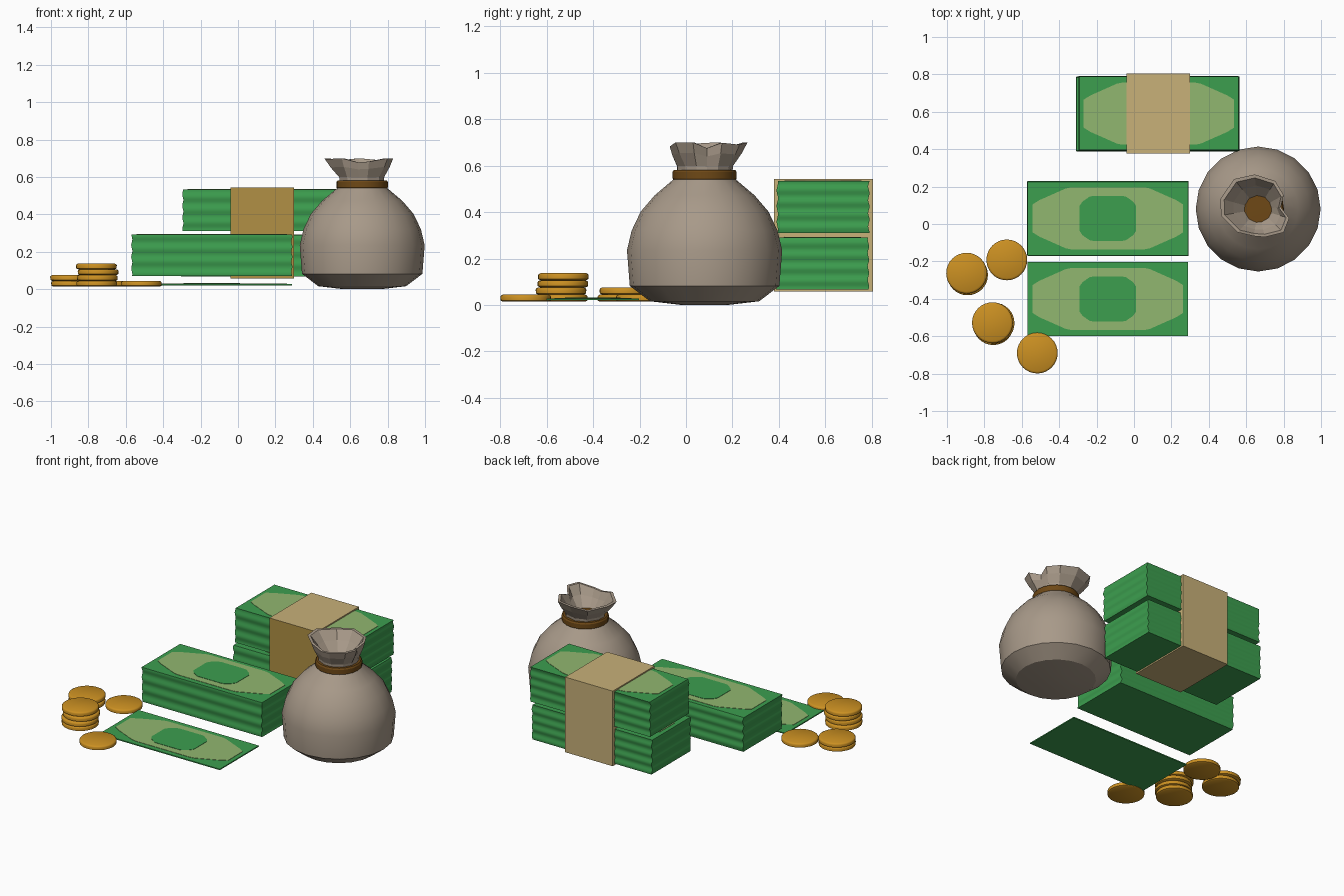
import bpy, math

if "Cube" in bpy.data.objects:
    bpy.data.objects.remove(bpy.data.objects["Cube"])

def mat(name, r, g, b):
    m = bpy.data.materials.new(name)
    m.diffuse_color = (r, g, b, 1)
    m.use_nodes = True
    m.node_tree.nodes["Principled BSDF"].inputs["Base Color"].default_value = m.diffuse_color
    return m

GREEN = mat("bill green", 0.046, 0.345, 0.078)
LIGHT = mat("pale green", 0.285, 0.475, 0.160)
PAPER = mat("band tan", 0.58, 0.44, 0.19)
LABEL = mat("band ochre", 0.44, 0.28, 0.058)
GOLD = mat("coin gold", 0.60, 0.28, 0.016)
CLOTH = mat("sack cloth", 0.39, 0.32, 0.25)
ROPE = mat("rope brown", 0.156, 0.065, 0.008)

def make(name, verts, faces, mats, angle=None):
    me = bpy.data.meshes.new(name)
    me.from_pydata(verts, [], faces)
    for m in mats:
        me.materials.append(m)
    if angle:
        for p in me.polygons:
            p.use_smooth = True
        me.set_sharp_from_angle(angle=math.radians(angle))
    ob = bpy.data.objects.new(name, me)
    bpy.context.collection.objects.link(ob)
    return ob

def loft(name, rings, material, angle=None):
    """Skin a list of equal-length rings (bottom to top) and cap both ends."""
    n = len(rings[0])
    verts = [v for r in rings for v in r]
    faces = [tuple(range(n))[::-1]]
    for k in range(len(rings) - 1):
        for i in range(n):
            j = (i + 1) % n
            faces.append((k*n + i, k*n + j, k*n + n + j, k*n + n + i))
    top = (len(rings) - 1) * n
    faces.append(tuple(range(top, top + n)))
    return make(name, verts, faces, [material], angle)

def circle(cx, cy, z, r, n):
    return [(cx + r*math.cos(2*math.pi*i/n), cy + r*math.sin(2*math.pi*i/n), z) for i in range(n)]

def lathe(name, cx, cy, profile, n, material, angle=30):
    return loft(name, [circle(cx, cy, z, r, n) for r, z in profile], material, angle)

# --- printed faces of the bills: thin plates ---
def plate(name, cx, cy, z, quarter, material, t=0.002):
    q = quarter
    pts = q + [(-x, y) for x, y in q[::-1]] + [(-x, -y) for x, y in q] + [(x, -y) for x, y in q[::-1]]
    loft(name, [[(cx + x, cy + y, z + h) for x, y in pts] for h in (0, t)], material)

PANEL = [(0.402, 0.075), (0.365, 0.098), (0.225, 0.160), (0.195, 0.166)]
OVAL = [(0.152, 0.066), (0.135, 0.090), (0.098, 0.116), (0.080, 0.120)]

def print_face(name, cx, cy, z):
    plate(name + "_panel", cx, cy, z, PANEL, LIGHT)
    plate(name + "_oval", cx, cy, z + 0.002, OVAL, GREEN)

# --- stacks of bills with rippled sides ---
def stack(name, cx, cy, z0, z1, phase, printed=True):
    rings, steps = [], 24
    for k in range(steps + 1):
        t = k / steps
        w = [0.003 * math.sin(phase + s + t * 2*math.pi * f)
             for s, f in ((0, 3.6), (1.7, 4.1), (3.1, 3.3), (4.4, 3.9))]
        x0, x1 = cx - 0.428 + w[0], cx + 0.428 + w[1]
        y0, y1 = cy - 0.197 + w[2], cy + 0.197 + w[3]
        z = z0 + (z1 - z0) * t
        rings.append([(x0, y0, z), (x1, y0, z), (x1, y1, z), (x0, y1, z)])
    loft(name, rings, GREEN, 40)
    if printed:
        print_face(name, cx, cy, z1)

stack("front_bill_stack", -0.14, 0.03, 0.07, 0.292, 0.5)
stack("lower_bill_bundle", 0.122, 0.588, 0.067, 0.29, 2.0)
stack("upper_bill_bundle", 0.133, 0.59, 0.31, 0.533, 3.5)

# --- single bill ---
loft("single_bill", [[(-0.57, -0.6, z), (0.29, -0.6, z), (0.29, -0.202, z), (-0.57, -0.202, z)]
                     for z in (0.021, 0.028)], GREEN)
print_face("single_bill", -0.14, -0.401, 0.028)

# --- paper band around the bundles, ochre on its front ---
band = loft("paper_band", [[(-0.04, 0.378, z), (0.30, 0.378, z), (0.30, 0.805, z), (-0.04, 0.805, z)]
                           for z in (0.058, 0.543)], PAPER)
band.data.materials.append(LABEL)
for p in band.data.polygons:
    if p.normal.y < -0.9:
        p.material_index = 1

# --- coins ---
def coin(i, x, y, level):
    z = 0.014 + 0.0308 * level
    prof = [(0.098, z), (0.108, z + 0.005), (0.109, z + 0.0215), (0.106, z + 0.0265), (0.098, z + 0.0308)]
    lathe(f"coin_{i}", x, y, prof, 32, GOLD, 35)

COINS = [(-0.517, -0.69, 0), (-0.68, -0.192, 0), (-0.89, -0.272, 0), (-0.895, -0.263, 1),
         (-0.755, -0.532, 0), (-0.752, -0.538, 1), (-0.748, -0.53, 2), (-0.757, -0.528, 3)]
for i, c in enumerate(COINS):
    coin(i, *c)

# --- money sack body ---
BX, BY = 0.664, 0.08
lathe("sack_body", BX, BY, [(0.10, 0.0), (0.235, 0.016), (0.322, 0.082), (0.334, 0.235), (0.314, 0.32),
                            (0.275, 0.402), (0.215, 0.472), (0.138, 0.537), (0.12, 0.56)], 20, CLOTH, 27)

# --- rope tie ---
lathe("rope_tie", BX, BY, [(0.12, 0.535), (0.132, 0.536), (0.138, 0.545), (0.138, 0.572),
                           (0.132, 0.581), (0.10, 0.583)], 20, ROPE, 30)

# --- gathered mouth: crumpled rim outline (x, y, z), open inside ---
RIM = [(0.785, 0.09, 0.675), (0.80, 0.155, 0.698), (0.755, 0.23, 0.69), (0.645, 0.265, 0.70),
       (0.535, 0.24, 0.688), (0.462, 0.135, 0.70), (0.465, 0.045, 0.695), (0.555, -0.045, 0.70),
       (0.64, -0.065, 0.678), (0.70, -0.07, 0.682), (0.80, -0.045, 0.70), (0.83, 0.03, 0.70)]

def mouth_ring(r, z, t, shrink=1.0):
    """Blend from a plain circle (t=0) to the crumpled rim (t=1)."""
    out = []
    for x, y, rz in RIM:
        a = math.atan2(y - BY, x - BX)
        px, py = BX + r*math.cos(a), BY + r*math.sin(a)
        qx, qy = BX + (x - BX)*shrink, BY + (y - BY)*shrink
        out.append((px + (qx - px)*t, py + (qy - py)*t, z + (rz - z)*t))
    return out

loft("sack_mouth", [mouth_ring(0.118, 0.555, 0), mouth_ring(0.118, 0.59, 0.08), mouth_ring(0.125, 0.585, 0.6),
                    mouth_ring(0, 0, 1), mouth_ring(0, 0, 1, 0.9), mouth_ring(0.09, 0.59, 0.5, 0.88),
                    mouth_ring(0.066, 0.575, 0)], CLOTH)
